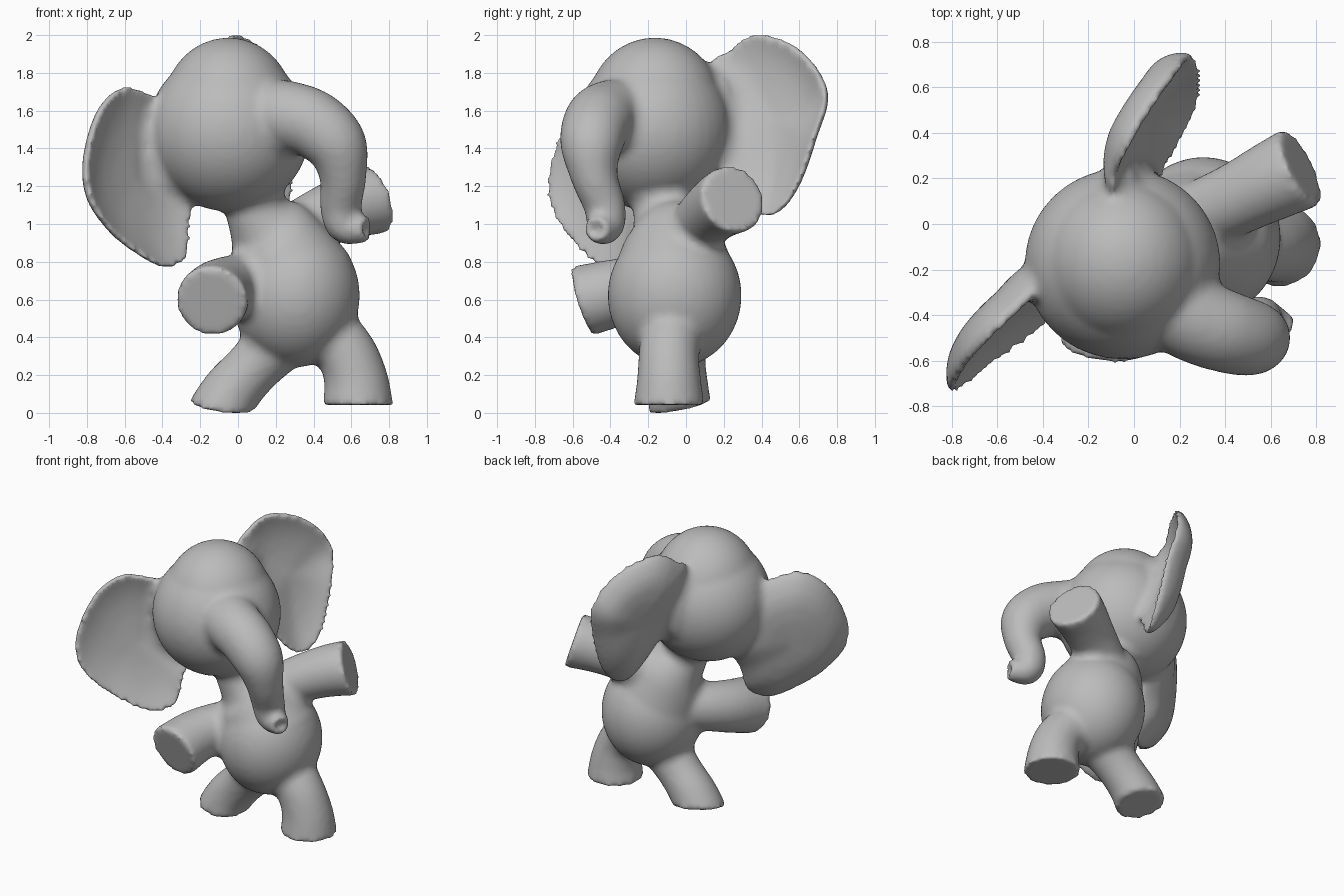
import bpy, bmesh, math
from mathutils import Vector, Matrix

if "Cube" in bpy.data.objects:
    bpy.data.objects.remove(bpy.data.objects["Cube"], do_unlink=True)

grey = bpy.data.materials.new("soft_grey")
grey.use_nodes = True
COLOUR = (0.5, 0.5, 0.5, 1)
grey.diffuse_color = COLOUR
grey.node_tree.nodes["Principled BSDF"].inputs["Base Color"].default_value = COLOUR

bm = bmesh.new()


def loft(loops):
    """Closed skin through equally sized vertex loops, capped at both ends."""
    rings = [[bm.verts.new(p) for p in loop] for loop in loops]
    faces = [bm.faces.new(rings[0][::-1]), bm.faces.new(rings[-1])]
    n = len(rings[0])
    for a, b in zip(rings, rings[1:]):
        for i in range(n):
            j = (i + 1) % n
            faces.append(bm.faces.new((a[i], a[j], b[j], b[i])))
    bmesh.ops.recalc_face_normals(bm, faces=faces)


def spline(points, steps, closed=False):
    """Catmull-Rom samples through points of any dimension."""
    pts = [Vector(p) for p in points]
    n = len(pts)
    pick = (lambda i: pts[i % n]) if closed else (lambda i: pts[max(0, min(n - 1, i))])
    out = []
    for i in range(n if closed else n - 1):
        a, b, c, d = (pick(i + k) for k in (-1, 0, 1, 2))
        for s in range(steps):
            t = s / steps
            out.append(0.5 * (2 * b + (c - a) * t + (2 * a - 5 * b + 4 * c - d) * t * t
                              + (3 * b - a - 3 * c + d) * t ** 3))
    return out if closed else out + [pts[-1]]


def tube(points, end, dent=0):
    """Round limb through (x, y, z, radius) points; its flat end faces along end."""
    path = spline(points, 6)
    end = Vector(end).normalized()
    side = None
    loops = []
    for i, p in enumerate(path):
        ahead, back = path[min(i + 1, len(path) - 1)], path[max(i - 1, 0)]
        axis = (ahead - back).to_3d().normalized()
        blend = max(0, 1 - (len(path) - 1 - i) / 6)
        axis = axis.lerp(end, blend).normalized()
        # carry the previous frame along so the skin never twists
        side = axis.orthogonal() if side is None else side - axis * side.dot(axis)
        side.normalize()
        up = axis.cross(side)
        angles = [math.tau * k / 32 for k in range(32)]
        loops.append([p.to_3d() + p[3] * (side * math.cos(a) + up * math.sin(a)) for a in angles])
    if dent:
        centre = path[-1].to_3d()
        rim = [centre + (v - centre) * 0.6 for v in loops[-1]]
        loops += [rim, [v - end * dent for v in rim]]
    loft(loops)


def ball(centre, radii):
    bmesh.ops.create_uvsphere(bm, u_segments=40, v_segments=24, radius=1,
                              matrix=Matrix.LocRotScale(Vector(centre), None, Vector(radii)))


def ear(outline, inward):
    """Dished ear: hollow face on the inward side, fuller bulge behind."""
    rim = spline(outline, 6, closed=True)
    centre = sum(rim, Vector((0, 0, 0))) / len(rim)
    back = -Vector(inward).normalized()
    sizes = [0.04, 0.2, 0.4, 0.6, 0.75, 0.88, 0.95, 1]
    front = [[centre.lerp(p, r) + back * 0.08 * (1 - r ** 3) for p in rim] for r in sizes]
    rear = [[centre.lerp(p, r) + back * (0.04 + 0.135 * (1 - r ** 4)) for p in rim] for r in sizes]
    loft(front + rear[::-1])


def fill_creases(skin, rounds, keep):
    """Round out sharp hollows between parts; gentle curves and outer edges stay."""
    near = [[] for v in skin.vertices]
    for edge in skin.edges:
        a, b = edge.vertices
        near[a].append(b)
        near[b].append(a)
    spots = [v.co.copy() for v in skin.vertices]
    normals = [v.normal.copy() for v in skin.vertices]
    for step in range(rounds):
        moved = list(spots)
        for i, ring in enumerate(near):
            pull = sum((spots[k] for k in ring), Vector()) / len(ring) - spots[i]
            if pull.dot(normals[i]) > keep:
                moved[i] = spots[i] + pull * 0.6
        spots = moved
    for v, spot in zip(skin.vertices, spots):
        v.co = spot


# Head (wide cheeks, narrower crown), belly and neck
ball((-0.05, -0.175, 1.49), (0.43, 0.42, 0.425))
ball((-0.05, -0.165, 1.62), (0.345, 0.355, 0.365))
ball((0.305, -0.06, 0.62), (0.34, 0.355, 0.38))
tube([(0.03, -0.13, 1.35, 0.21), (0.09, -0.12, 1.08, 0.16),
      (0.18, -0.075, 0.93, 0.25), (0.28, -0.06, 0.74, 0.325)], (0.3, 0, -1))

# Trunk with a small hollow at its tip
tube([(0.1, -0.3, 1.56, 0.22), (0.27, -0.42, 1.565, 0.19), (0.41, -0.475, 1.52, 0.18),
      (0.52, -0.5, 1.41, 0.165), (0.555, -0.485, 1.25, 0.125), (0.545, -0.43, 1.09, 0.11),
      (0.575, -0.43, 0.99, 0.1), (0.69, -0.48, 0.97, 0.064)], (0.9, -0.4, 0), dent=0.06)

# Arms: left one raised outward, right one pushed forward
tube([(0.3, 0.04, 0.95, 0.155), (0.46, 0.115, 1.04, 0.16), (0.61, 0.19, 1.1, 0.175),
      (0.735, 0.25, 1.13, 0.186)], (0.87, 0.42, 0.3))
tube([(0.12, -0.08, 0.7, 0.16), (-0.02, -0.22, 0.67, 0.165), (-0.1, -0.37, 0.635, 0.178),
      (-0.14, -0.55, 0.59, 0.192)], (-0.15, -0.95, -0.3))

# Legs, left then right
tube([(0.46, -0.07, 0.44, 0.17), (0.575, -0.09, 0.31, 0.16), (0.625, -0.09, 0.17, 0.17),
      (0.635, -0.09, 0.04, 0.188)], (0, 0, -1))
tube([(0.25, -0.06, 0.42, 0.18), (0.1, -0.045, 0.26, 0.15), (-0.02, -0.035, 0.13, 0.155),
      (-0.09, -0.035, 0.03, 0.17)], (-0.13, 0.2, -1))

# Ears with thick roots, right then left
ball((-0.4, -0.24, 1.4), (0.1, 0.1, 0.24))
ear([(-0.34, -0.22, 1.6), (-0.46, -0.35, 1.69), (-0.6, -0.48, 1.72), (-0.72, -0.61, 1.6),
     (-0.79, -0.72, 1.35), (-0.77, -0.74, 1.13), (-0.65, -0.65, 0.95), (-0.5, -0.54, 0.83),
     (-0.36, -0.43, 0.765), (-0.26, -0.33, 0.83), (-0.24, -0.27, 1.0), (-0.22, -0.16, 1.25)],
    (0.72, -0.69, 0))
ball((-0.06, 0.18, 1.56), (0.1, 0.1, 0.24))
ear([(-0.07, 0.1, 1.8), (-0.07, 0.22, 1.92), (-0.01, 0.35, 2.0), (0.09, 0.51, 1.97),
     (0.19, 0.65, 1.86), (0.26, 0.735, 1.68), (0.3, 0.67, 1.45), (0.3, 0.59, 1.22),
     (0.28, 0.5, 1.08), (0.23, 0.4, 1.04), (0.18, 0.29, 1.12), (0.08, 0.14, 1.38)],
    (0.83, -0.55, 0))

# Fuse the parts into one softly blended skin
mesh = bpy.data.meshes.new("elephant")
bm.to_mesh(mesh)
bm.free()
elephant = bpy.data.objects.new("elephant", mesh)
bpy.context.collection.objects.link(elephant)
remesh = elephant.modifiers.new("fuse", "REMESH")
remesh.mode = "VOXEL"
remesh.voxel_size = 0.021
soften = elephant.modifiers.new("soften", "SMOOTH")
soften.factor = 0.5
soften.iterations = 6
graph = bpy.context.evaluated_depsgraph_get()
skin = bpy.data.meshes.new_from_object(elephant.evaluated_get(graph))
elephant.modifiers.clear()
elephant.data = skin
bpy.data.meshes.remove(mesh)
fill_creases(skin, 40, 0.0006)

# Rest the soles on the ground
skin.transform(Matrix.Translation((0, 0, -min(v.co.z for v in skin.vertices))))
skin.materials.clear()
skin.materials.append(grey)
skin.polygons.foreach_set("material_index", [0] * len(skin.polygons))
skin.shade_smooth()
